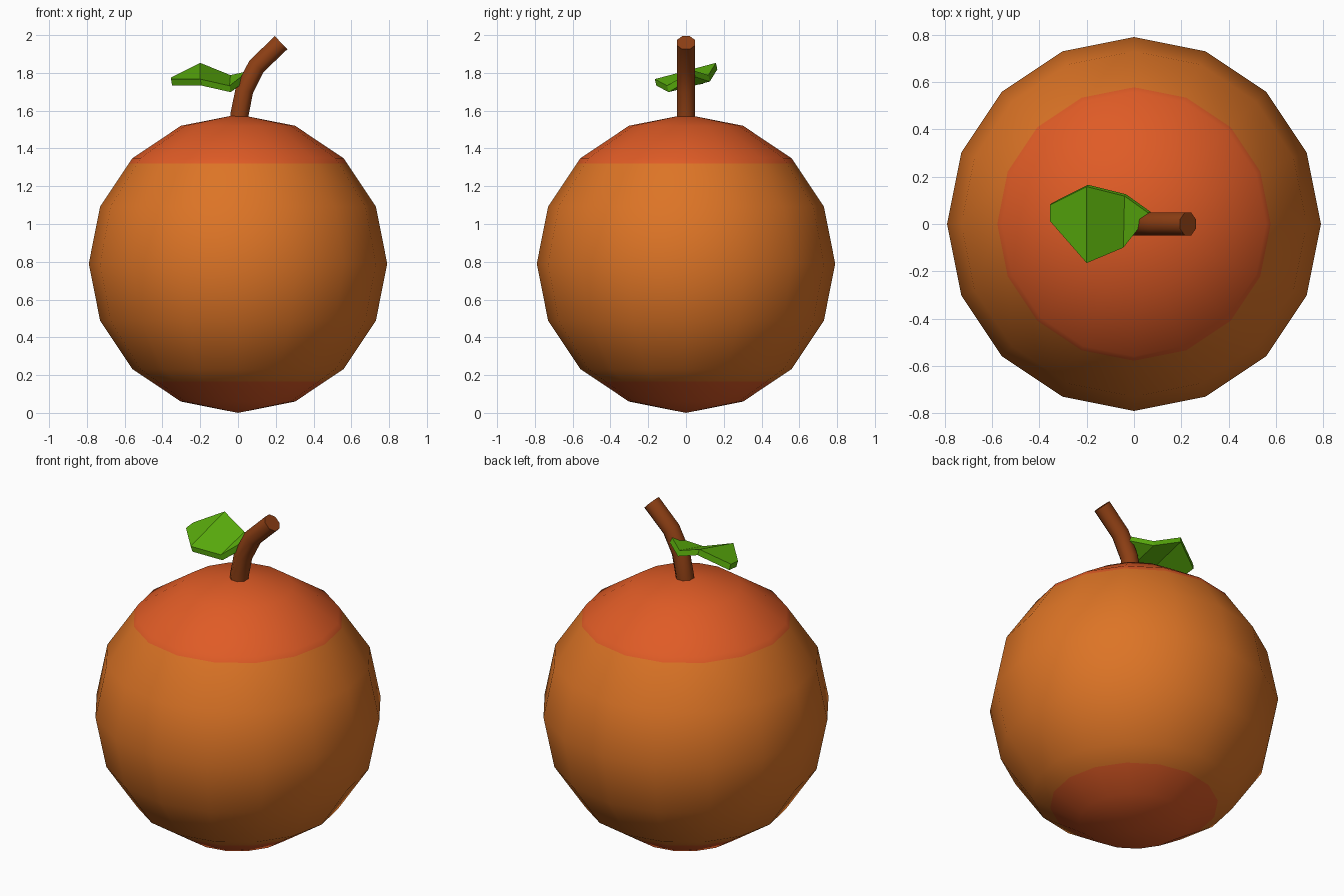
import bpy, bmesh, math
from mathutils import Vector, Matrix

if "Cube" in bpy.data.objects:
    bpy.data.objects.remove(bpy.data.objects["Cube"])


def material(name, rgb):
    m = bpy.data.materials.new(name)
    m.diffuse_color = (*rgb, 1)
    m.use_nodes = True
    m.node_tree.nodes["Principled BSDF"].inputs["Base Color"].default_value = m.diffuse_color
    return m


ORANGE = material("orange_skin", (0.72, 0.175, 0.019))
RED = material("red_orange_blush", (0.74, 0.105, 0.019))
BROWN = material("stem_brown", (0.27, 0.05, 0.007))
GREEN = material("leaf_green", (0.105, 0.43, 0.004))


def finish(name, bm, mats, angle=None):
    bmesh.ops.recalc_face_normals(bm, faces=bm.faces)
    me = bpy.data.meshes.new(name)
    bm.to_mesh(me)
    bm.free()
    ob = bpy.data.objects.new(name, me)
    bpy.context.collection.objects.link(ob)
    for m in mats:
        me.materials.append(m)
    if angle:
        bpy.ops.object.select_all(action='DESELECT')
        ob.select_set(True)
        bpy.context.view_layer.objects.active = ob
        bpy.ops.object.shade_smooth_by_angle(angle=math.radians(angle))
    return ob


# Fruit: low-poly ball, cut level for the blushed top and bottom
R, TOP, BOTTOM = 0.79, 1.32, 0.165
bm = bmesh.new()
bmesh.ops.create_uvsphere(bm, u_segments=16, v_segments=8, radius=R,
                          matrix=Matrix.Translation((0, 0, R)))
for z in (TOP, BOTTOM):
    bmesh.ops.bisect_plane(bm, geom=bm.verts[:] + bm.edges[:] + bm.faces[:],
                           plane_co=(0, 0, z), plane_no=(0, 0, 1))
for f in bm.faces:
    z = f.calc_center_median().z
    f.material_index = 1 if z > TOP or z < BOTTOM else 0
finish("fruit", bm, [ORANGE, RED], 40)

# Stem: eight-sided tube bending to the right
path = [Vector((x, 0, z)) for x, z in
        ((0, 1.50), (0.008, 1.58), (0.034, 1.71), (0.098, 1.835), (0.228, 1.96))]
SIDES, SR = 8, 0.052
bm = bmesh.new()
rings = []
for i, p in enumerate(path):
    t = (path[min(i + 1, len(path) - 1)] - path[max(i - 1, 0)]).normalized()
    side = Vector((0, 1, 0))
    up = t.cross(side)
    ring = []
    for k in range(SIDES):
        a = math.tau * (k + 0.5) / SIDES
        ring.append(bm.verts.new(p + SR * (math.cos(a) * side + math.sin(a) * up)))
    rings.append(ring)
for a, b in zip(rings, rings[1:]):
    for k in range(SIDES):
        n = (k + 1) % SIDES
        bm.faces.new((a[k], a[n], b[n], b[k]))
bm.faces.new(rings[0])
bm.faces.new(rings[-1])
finish("stem", bm, [BROWN], 50)

# Leaf: folded strip of cross-rows (back edge, front edge) with thickness
rows = [((-0.355, 0.08, 1.775), (-0.355, 0.012, 1.768)),
        ((-0.20, 0.158, 1.853), (-0.20, -0.165, 1.767)),
        ((-0.04, 0.118, 1.788), (-0.045, -0.10, 1.732)),
        ((0.065, 0.043, 1.812), (0.03, -0.005, 1.79))]
drop = Vector((0.006, 0.008, -0.034))
bm = bmesh.new()
loops = []
for b, f in rows:
    b, f = Vector(b), Vector(f)
    loops.append([bm.verts.new(v) for v in (b, f, f + drop, b + drop)])
for p, q in zip(loops, loops[1:]):
    for k in range(4):
        n = (k + 1) % 4
        bm.faces.new((p[k], p[n], q[n], q[k]))
bm.faces.new(loops[0])
bm.faces.new(loops[-1])
finish("leaf", bm, [GREEN])
